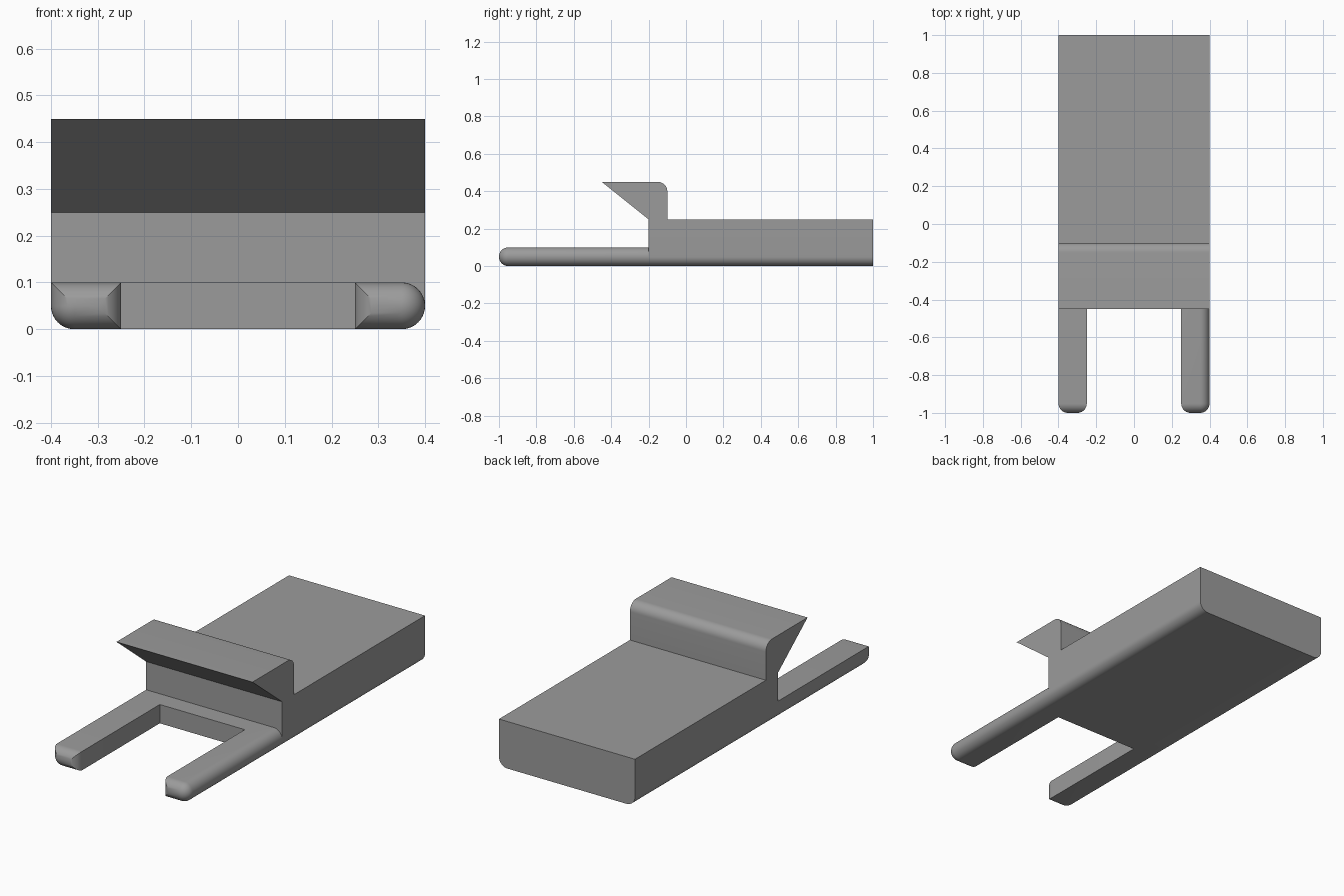
import bpy, bmesh, math

if "Cube" in bpy.data.objects:
    bpy.data.objects.remove(bpy.data.objects["Cube"])

R = 0.05      # fillet radius
SEG = 10      # fillet segments

grey = bpy.data.materials.new("plain grey")
grey.diffuse_color = (0.33, 0.33, 0.33, 1)
grey.use_nodes = True
grey.node_tree.nodes["Principled BSDF"].inputs["Base Color"].default_value = grey.diffuse_color


def finish(name, bm):
    bmesh.ops.remove_doubles(bm, verts=bm.verts, dist=1e-5)
    bmesh.ops.recalc_face_normals(bm, faces=bm.faces)
    mesh = bpy.data.meshes.new(name)
    bm.to_mesh(mesh)
    bm.free()
    mesh.materials.append(grey)
    obj = bpy.data.objects.new(name, mesh)
    bpy.context.collection.objects.link(obj)
    bpy.ops.object.select_all(action='DESELECT')
    obj.select_set(True)
    bpy.context.view_layer.objects.active = obj
    bpy.ops.object.shade_smooth_by_angle(angle=math.radians(30))
    return obj


# Main body: side profile with overhanging lip, extruded across x
arc = [(-0.15 + R * math.sin(a), 0.40 + R * math.cos(a))
       for a in (math.pi / 2 * i / SEG for i in range(SEG + 1))]
profile = [(-0.2, 0), (-0.2, 0.25), (-0.45, 0.45)] + arc + \
          [(-0.1, 0.25), (1, 0.25), (1, 0)]
bm = bmesh.new()
face = bm.faces.new([bm.verts.new((-0.4, y, z)) for y, z in profile])
ext = bmesh.ops.extrude_face_region(bm, geom=[face])
bmesh.ops.translate(bm, vec=(0.8, 0, 0),
                    verts=[g for g in ext["geom"] if isinstance(g, bmesh.types.BMVert)])
bmesh.ops.recalc_face_normals(bm, faces=bm.faces)
# round the two long bottom edges
long_edges = [e for e in bm.edges
              if all(abs(v.co.z) < 1e-6 for v in e.verts)
              and abs(e.verts[0].co.y - e.verts[1].co.y) > 1]
bmesh.ops.bevel(bm, geom=long_edges, offset=R, segments=SEG, profile=0.5, affect='EDGES')
finish("body_with_lip", bm)


def section(x0, x1, rounded, inset):
    """Cross-section inset on all sides; chosen corners rounded (order: +x+z, -x+z, -x-z, +x-z)."""
    pts = []
    for k, (sx, sz) in enumerate([(1, 1), (-1, 1), (-1, -1), (1, -1)]):
        r = R - inset if rounded[k] else 0
        cx = (x1 - inset - r) if sx > 0 else (x0 + inset + r)
        cz = (0.1 - inset - r) if sz > 0 else (inset + r)
        for i in range(SEG + 1):
            a = math.pi / 2 * (k + i / SEG)
            pts.append((cx + r * math.cos(a), cz + r * math.sin(a)))
    return pts


def prong(name, x0, x1, rounded):
    """Loft cross-sections along y, shrinking round the tip."""
    bm = bmesh.new()
    stations = [(-0.2, 0)]
    for i in range(SEG + 1):
        a = math.pi / 2 * i / SEG
        stations.append((-0.95 - R * math.sin(a), R * (1 - math.cos(a))))
    rings = [[bm.verts.new((x, y, z)) for x, z in section(x0, x1, rounded, d)]
             for y, d in stations]
    n = len(rings[0])
    for a, b in zip(rings, rings[1:]):
        for i in range(n):
            j = (i + 1) % n
            bm.faces.new((a[i], a[j], b[j], b[i]))
    bmesh.ops.dissolve_degenerate(bm, dist=1e-5, edges=bm.edges)
    finish(name, bm)


# Front prongs: the right one is rounded above and below on its outer side
prong("left_prong", -0.4, -0.25, (False, False, True, False))
prong("right_prong", 0.25, 0.4, (True, False, False, True))

# Shelf joining the prongs in front of the body
bm = bmesh.new()
bmesh.ops.create_cube(bm, size=1)
bmesh.ops.scale(bm, vec=(0.5, 0.1, 0.1), verts=bm.verts)
bmesh.ops.translate(bm, vec=(0, -0.25, 0.05), verts=bm.verts)
finish("shelf", bm)
